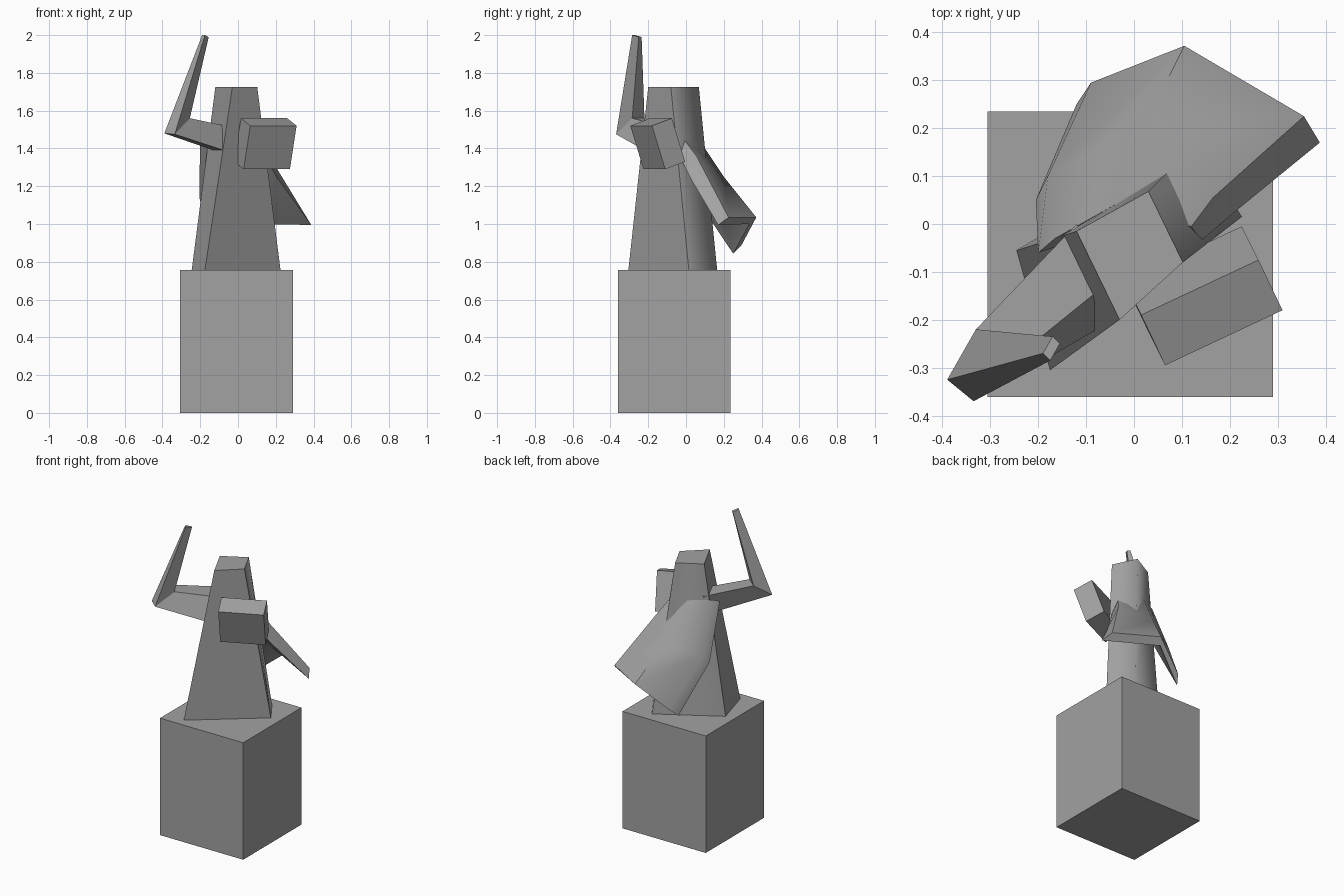
import bpy
import bmesh
from math import radians
from mathutils import Matrix, Vector

if "Cube" in bpy.data.objects:
    bpy.data.objects.remove(bpy.data.objects["Cube"], do_unlink=True)

# One plain stone colour for the whole statue
stone = bpy.data.materials.new("stone_grey")
stone.use_nodes = True
stone_colour = (0.36, 0.36, 0.36, 1.0)
stone.diffuse_color = stone_colour
stone.node_tree.nodes["Principled BSDF"].inputs["Base Color"].default_value = stone_colour


def finish(name, bm):
    """Turn a bmesh into a named object with the stone material."""
    bmesh.ops.recalc_face_normals(bm, faces=bm.faces)
    mesh = bpy.data.meshes.new(name)
    bm.to_mesh(mesh)
    bm.free()
    mesh.materials.append(stone)
    obj = bpy.data.objects.new(name, mesh)
    bpy.context.collection.objects.link(obj)
    return obj


def block(name, centre, edges):
    """Box spanned by three edge vectors around a centre."""
    bm = bmesh.new()
    bmesh.ops.create_cube(bm, size=1)
    frame = Matrix([Vector(e) for e in edges]).transposed().to_4x4()
    bm.transform(Matrix.Translation(centre) @ frame)
    return finish(name, bm)


def loft(name, sections, smooth_corner=None):
    """Skin a solid through matching rings; one corner line may be smooth."""
    bm = bmesh.new()
    rings = [[bm.verts.new(p) for p in ring] for ring in sections]
    count = len(rings[0])
    for low, high in zip(rings, rings[1:]):
        for i in range(count):
            j = (i + 1) % count
            bm.faces.new((low[i], low[j], high[j], high[i]))
    bm.faces.new(rings[0])
    bm.faces.new(rings[-1])
    if smooth_corner is not None:
        for face in bm.faces:
            face.smooth = True
        for edge in bm.edges:
            edge.smooth = False
        for low, high in zip(rings, rings[1:]):
            bm.edges.get((low[smooth_corner], high[smooth_corner])).smooth = True
    return finish(name, bm)


# Square plinth
block("plinth", (-0.008, -0.063, 0.379),
      ((0.596, 0, 0), (0, 0.596, 0), (0, 0, 0.757)))

# Tapered robe, corners in order: front, right, back, left
robe_base = [(-0.175, -0.305), (0.225, 0.015), (0.128, 0.165), (-0.245, -0.055)]
robe_top = [(-0.03, -0.20), (0.102, -0.08), (0.03, 0.068), (-0.12, -0.015)]
loft("robe", [[(x, y, 0.757) for x, y in robe_base],
              [(x, y, 1.725) for x, y in robe_top]], smooth_corner=2)

# Raised arm: shoulder, mitred elbow and hand rings
loft("raised_arm", [
    [(-0.13, -0.07, 1.39), (-0.06, -0.21, 1.385),
     (-0.045, -0.115, 1.515), (-0.12, 0.0, 1.52)],
    [(-0.39, -0.325, 1.48), (-0.335, -0.37, 1.475),
     (-0.255, -0.285, 1.56), (-0.33, -0.22, 1.562)],
    [(-0.19, -0.27, 2.0), (-0.175, -0.285, 2.0),
     (-0.155, -0.25, 1.99), (-0.17, -0.235, 1.99)],
])

# Tilted block held against the chest
block("held_block", (0.145, -0.15, 1.425),
      ((0.245, 0.115, 0), (0.05, -0.105, -0.04), (-0.035, 0.07, -0.23)))

# Cloak: each ring runs along the outer face, then back along the inner face
cloak = loft("cloak", [
    [(-0.165, -0.03, 1.50), (-0.04, 0.04, 1.49), (0.12, -0.005, 1.44),
     (0.14, -0.035, 1.36), (-0.02, 0.0, 1.42), (-0.20, -0.06, 1.49)],
    [(-0.18, 0.10, 1.19), (0.02, 0.20, 1.25), (0.165, 0.055, 1.36),
     (0.21, 0.025, 1.24), (0.03, 0.14, 1.20), (-0.205, 0.05, 1.14)],
    [(-0.09, 0.295, 0.89), (0.105, 0.372, 1.035), (0.355, 0.225, 1.035),
     (0.388, 0.17, 0.995), (0.08, 0.335, 1.0), (-0.12, 0.25, 0.843)],
])
bpy.ops.object.select_all(action="DESELECT")
cloak.select_set(True)
bpy.context.view_layer.objects.active = cloak
bpy.ops.object.shade_smooth_by_angle(angle=radians(50))
